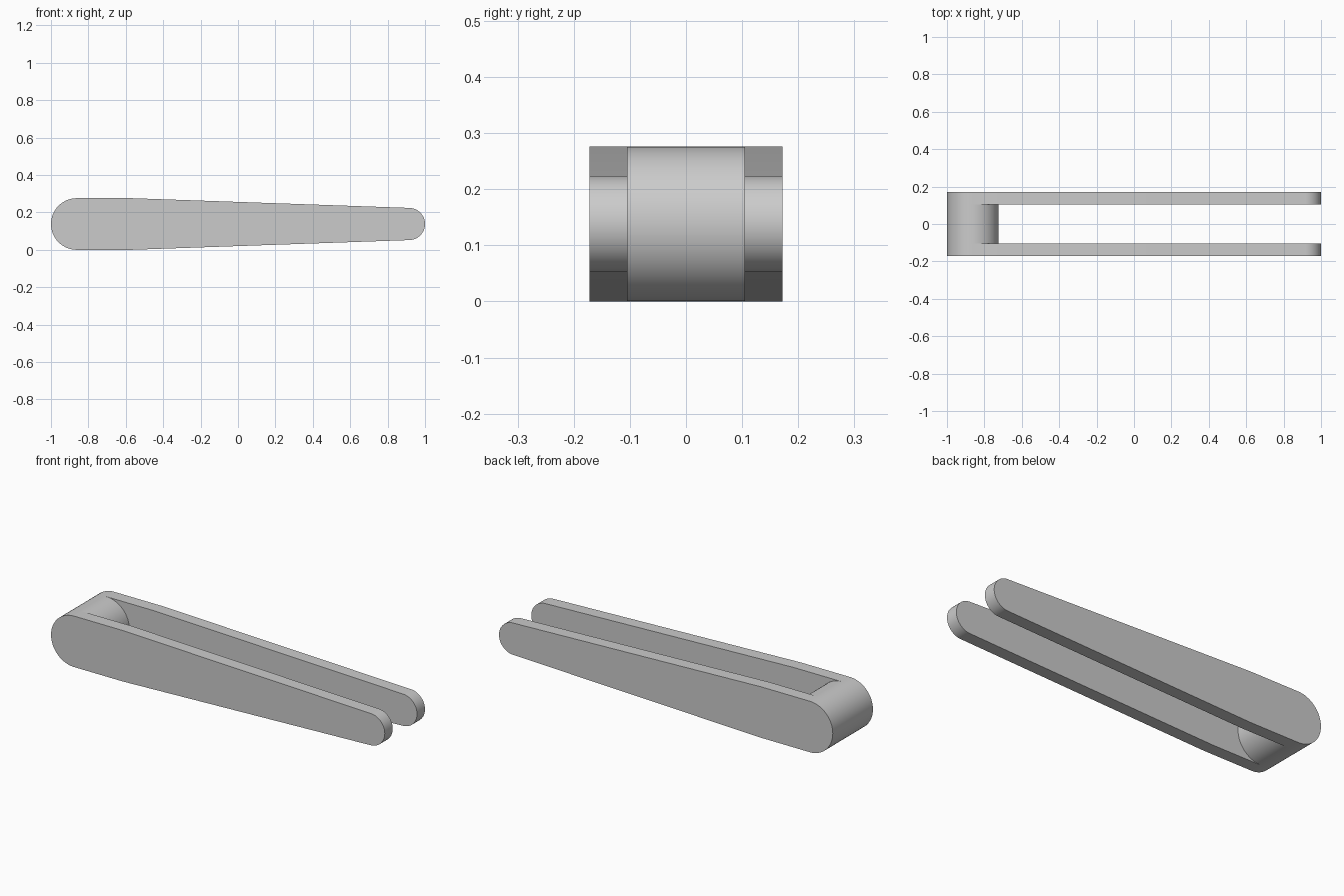
import bpy
import bmesh
from math import sin, cos, pi, radians

cube = bpy.data.objects.get("Cube")
if cube:
    bpy.data.objects.remove(cube)

MID_Z = 0.138
BIG_R, BIG_X = 0.138, -0.862
TIP_R, TIP_X = 0.086, 0.914
BEND_X = -0.57
INNER_Y, OUTER_Y = 0.104, 0.172
TAPER = radians(2)

grey = bpy.data.materials.new("plain grey")
grey.use_nodes = True
colour = (0.6, 0.6, 0.6, 1)
grey.diffuse_color = colour
grey.node_tree.nodes["Principled BSDF"].inputs["Base Color"].default_value = colour


def arc(x, r, start, end, steps):
    angles = [start + (end - start) * i / steps for i in range(steps + 1)]
    return [(x + r * cos(a), MID_Z + r * sin(a)) for a in angles]


def extrude_outline(name, outline, y0, y1, caps=True):
    """Extrude a counter-clockwise xz outline from y0 to y1."""
    bm = bmesh.new()
    front = [bm.verts.new((x, y0, z)) for x, z in outline]
    back = [bm.verts.new((x, y1, z)) for x, z in outline]
    n = len(outline)
    for i in range(n):
        j = (i + 1) % n
        bm.faces.new((front[j], front[i], back[i], back[j]))
    if caps:
        bm.faces.new(front)
        bm.faces.new(back[::-1])
    mesh = bpy.data.meshes.new(name)
    bm.to_mesh(mesh)
    bm.free()
    mesh.materials.append(grey)
    obj = bpy.data.objects.new(name, mesh)
    bpy.context.collection.objects.link(obj)
    bpy.ops.object.select_all(action="DESELECT")
    obj.select_set(True)
    bpy.context.view_layer.objects.active = obj
    bpy.ops.object.shade_smooth_by_angle(angle=radians(30))
    return obj


# Arm outline: round tip, tapered edges, short parallel section, round heel
arm = arc(TIP_X, TIP_R, TAPER - pi / 2, pi / 2 - TAPER, 32)
arm.append((BEND_X, MID_Z + BIG_R))
arm += arc(BIG_X, BIG_R, pi / 2, 3 * pi / 2, 32)
arm.append((BEND_X, MID_Z - BIG_R))

# Twin arms
extrude_outline("front_arm", arm, -OUTER_Y, -INNER_Y)
extrude_outline("back_arm", arm, INNER_Y, OUTER_Y)

# Round hub joining the arms, its ends closed off by them
hub = arc(BIG_X, BIG_R, pi / 2, 5 * pi / 2, 64)[:-1]
extrude_outline("hub", hub, -INNER_Y, INNER_Y, caps=False)
